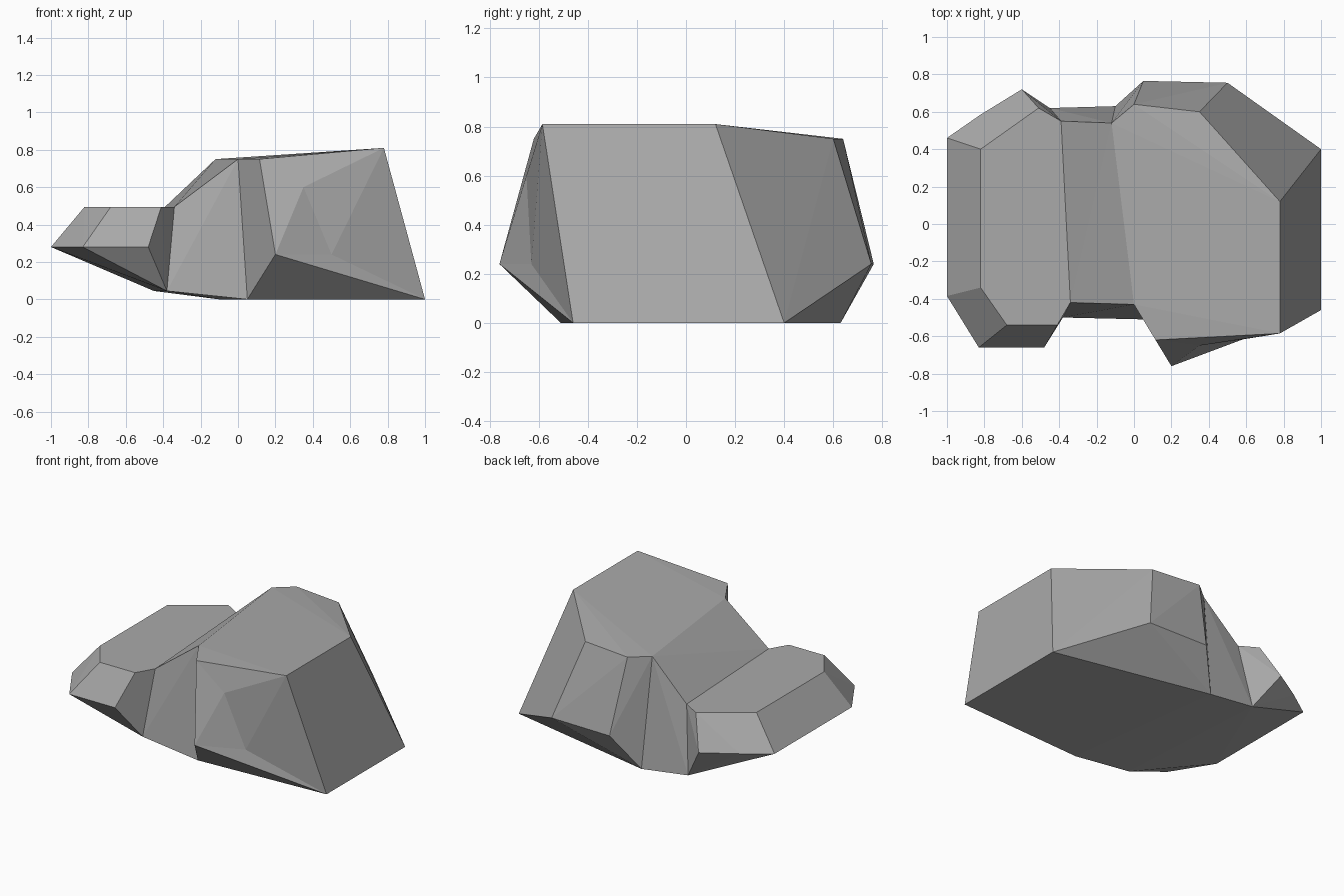
import bpy
import bmesh
from mathutils import Vector

cube = bpy.data.objects.get("Cube")
if cube:
    bpy.data.objects.remove(cube, do_unlink=True)

# One matte grey stone colour
stone = bpy.data.materials.new("grey_stone")
stone.use_nodes = True
grey = (0.4, 0.4, 0.4, 1)
stone.diffuse_color = grey
shader = stone.node_tree.nodes["Principled BSDF"]
shader.inputs["Base Color"].default_value = grey
shader.inputs["Roughness"].default_value = 0.9


def ring(height, *outline):
    """Lift a flat outline to a height."""
    return [Vector((x, y, height)) for x, y in outline]


def nearest(bm, point):
    return min(bm.verts, key=lambda v: (v.co - point).length)


def dent(bm, corners, point):
    """Push the middle of the triangle between three corners to a point."""
    wanted = {nearest(bm, c) for c in corners}
    for face in list(bm.faces):
        if wanted == set(face.verts):
            centre = bmesh.ops.poke(bm, faces=[face])["verts"][0]
            centre.co = point
            return


def chipped_stone(name, points, shape=None):
    """Wrap flat facets around the given rings of corners."""
    bm = bmesh.new()
    for p in points:
        bm.verts.new(p)
    hull = bmesh.ops.convex_hull(bm, input=bm.verts[:])
    loose = [v for v in bm.verts if not v.link_faces]
    bmesh.ops.delete(bm, geom=loose, context="VERTS")
    if shape:
        shape(bm)
    bmesh.ops.recalc_face_normals(bm, faces=bm.faces[:])
    mesh = bpy.data.meshes.new(name)
    bm.to_mesh(mesh)
    bm.free()
    mesh.materials.append(stone)
    obj = bpy.data.objects.new(name, mesh)
    bpy.context.collection.objects.link(obj)
    return obj


# Seams shared by neighbouring stones: front edge then back edge
high_seam = ring(0.75, (0, -0.43), (-0.12, 0.54))
ground_seam = ring(0, (0.05, -0.51), (-0.1, 0.63))
shelf_seam = ring(0.495, (-0.34, -0.42), (-0.39, 0.55))
under_seam = ring(0.045, (-0.38, -0.5), (-0.45, 0.62))

# Large boulder: base, bulging belt, shoulder and crest
base = ring(0, (1, -0.46), (1, 0.4))
belt = ring(0.24, (0.2, -0.76), (0.5, 0.755), (0.05, 0.765))
shoulder = ring(0.75, (0.115, -0.62), (0.35, 0.6), (0, 0.64))
crest = ring(0.81, (0.78, -0.585), (0.78, 0.12))


def chip_front(bm):
    """Two shallow chips in the front wall, joined by a crease."""
    dent(bm, (shoulder[0], belt[0], crest[0]), Vector((0.35, -0.65, 0.6)))
    dent(bm, (base[0], belt[0], crest[0]), Vector((0.5, -0.63, 0.24)))
    ridge = bm.edges.get((nearest(bm, belt[0]), nearest(bm, crest[0])))
    if ridge:
        bmesh.ops.rotate_edges(bm, edges=[ridge])


chipped_stone("large_boulder",
              base + belt + shoulder + crest + high_seam + ground_seam,
              chip_front)

# Sloping saddle between the boulders
chipped_stone("saddle", high_seam + ground_seam + shelf_seam + under_seam)

# Small boulder: flat top and wide overhanging belt
flat_top = ring(0.495, (-0.82, -0.34), (-0.68, -0.54), (-0.41, -0.54),
                (-0.51, 0.62), (-0.82, 0.4))
overhang = ring(0.28, (-1, -0.385), (-0.83, -0.66), (-0.48, -0.66),
                (-0.6, 0.72), (-0.82, 0.585), (-1, 0.46))
chipped_stone("small_boulder", flat_top + overhang + shelf_seam + under_seam)
